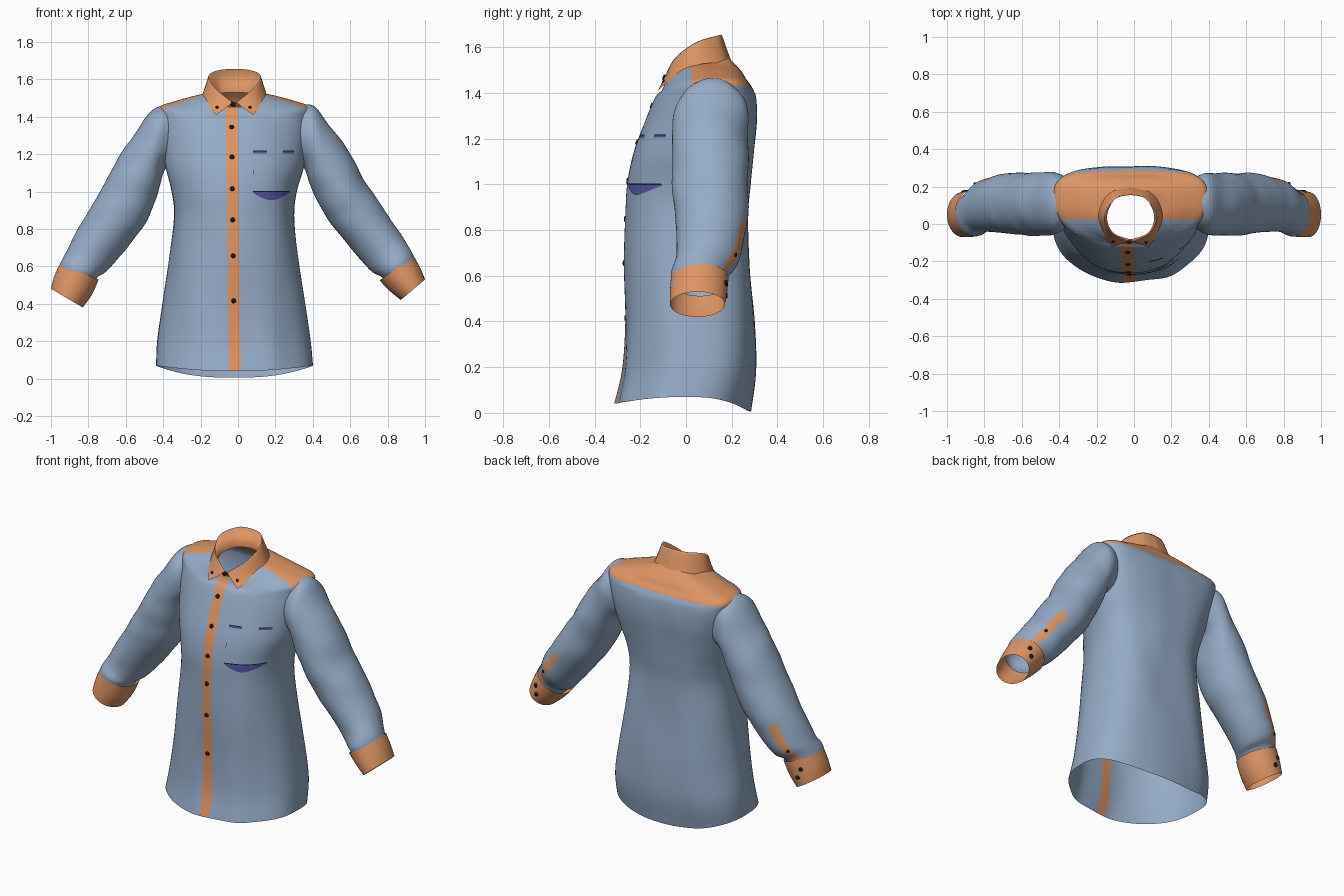
import bpy, bmesh, math
from mathutils import Vector, noise
from mathutils.bvhtree import BVHTree

cube = bpy.data.objects.get("Cube")
if cube:
    bpy.data.objects.remove(cube, do_unlink=True)


def material(name, rgb):
    mat = bpy.data.materials.new(name)
    mat.use_nodes = True
    color = (*rgb, 1)
    mat.diffuse_color = color
    mat.node_tree.nodes["Principled BSDF"].inputs["Base Color"].default_value = color
    return mat


BLUE = material("blue cloth", (0.30, 0.41, 0.57))
ORANGE = material("orange cloth", (0.73, 0.30, 0.125))
VIOLET = material("violet cloth", (0.09, 0.09, 0.38))
BLACK = material("black button", (0.01, 0.01, 0.012))


def smooth_rows(rows, steps):
    """Catmull-Rom interpolation through rows of numbers."""
    out = []
    last = len(rows) - 1
    for i in range(last):
        a, b, c, d = (rows[max(0, min(last, i + k))] for k in (-1, 0, 1, 2))
        for s in range(steps):
            t = s / steps
            out.append([q + t / 2 * (r - p + t * (2 * p - 5 * q + 4 * r - w + t * (3 * (q - r) + w - p)))
                        for p, q, r, w in zip(a, b, c, d)])
    out.append(list(rows[-1]))
    return out


def loft(grid, closed=True):
    """Skin a list of point rows into a bmesh."""
    bm = bmesh.new()
    rows = [[bm.verts.new(p) for p in row] for row in grid]
    n = len(rows[0])
    for lower, upper in zip(rows, rows[1:]):
        for j in range(n if closed else n - 1):
            k = (j + 1) % n
            bm.faces.new((lower[j], lower[k], upper[k], upper[j]))
    bm.normal_update()
    return bm


def finish(name, bm, *mats):
    mesh = bpy.data.meshes.new(name)
    bm.to_mesh(mesh)
    bm.free()
    for mat in mats:
        mesh.materials.append(mat)
    for poly in mesh.polygons:
        poly.use_smooth = True
    obj = bpy.data.objects.new(name, mesh)
    bpy.context.collection.objects.link(obj)
    return obj


def folds(p, scale, amount):
    return noise.noise(Vector((p.x * scale[0], p.y * scale[1], p.z * scale[2]))) * amount


# Body: z, right x, left x, front y, back y, widest y, front lift, back lift
BODY = [
    (0.07, -0.44, 0.40, -0.31, 0.28, 0, -0.03, -0.065),
    (0.2, -0.43, 0.385, -0.278, 0.305, 0.02, -0.01, -0.02),
    (0.4, -0.40, 0.357, -0.268, 0.30, 0.02, 0, 0),
    (0.65, -0.365, 0.325, -0.27, 0.28, 0.02, 0, 0),
    (0.87, -0.342, 0.30, -0.265, 0.27, 0.02, 0, 0),
    (1.0, -0.355, 0.31, -0.258, 0.28, 0.03, 0, 0),
    (1.13, -0.385, 0.345, -0.23, 0.295, 0.05, 0, 0),
    (1.27, -0.405, 0.365, -0.18, 0.31, 0.09, 0, 0),
    (1.38, -0.42, 0.38, -0.135, 0.305, 0.12, 0, 0),
    (1.45, -0.425, 0.388, -0.108, 0.285, 0.13, -0.04, -0.02),
    (1.485, -0.33, 0.30, -0.098, 0.263, 0.12, -0.055, -0.025),
    (1.51, -0.24, 0.21, -0.092, 0.238, 0.10, -0.06, -0.01),
    (1.53, -0.15, 0.12, -0.082, 0.18, 0.05, -0.08, 0.03),
]


def body_ring(row, count=96):
    z, xr, xl, yf, yb, cy, lift_f, lift_b = row
    ring = []
    for j in range(count):
        a = math.tau * j / count
        c, s = math.cos(a), math.sin(a)
        # The upper back is flatter than the front
        power, depth, lift = (2.6 + 7 * cy, yb - cy, lift_b) if s > 0 else (2.15, cy - yf, lift_f)
        x = (xl + xr) / 2 + (xl - xr) / 2 * math.copysign(abs(c) ** (2 / power), c)
        y = cy + depth * math.copysign(abs(s) ** (2 / power), s)
        p = Vector((x, y, z + lift * s * s))
        out = Vector((c, s, 0))
        ring.append(p + out * folds(p, (6, 6, 2), 0.01 if z < 1.4 else 0.003))
    return ring


bm = loft([body_ring(r) for r in smooth_rows(BODY, 6)])
PLACKET = (-0.05, 0.014)
SLANT = 0.012
cuts = [((x, 0, 0), (1, 0, SLANT)) for x in PLACKET]
cuts += [((0, 0, 1.43), (0, 0, 1)), ((0, 0.025, 0), (0, 1, 0))]
for co, no in cuts:
    bmesh.ops.bisect_plane(bm, geom=bm.verts[:] + bm.edges[:] + bm.faces[:], plane_co=co, plane_no=no)
for f in bm.faces:
    c = f.calc_center_median()
    in_placket = c.y < 0 and PLACKET[0] < c.x + SLANT * c.z < PLACKET[1]
    in_yoke = c.y > 0.025 and c.z > 1.43
    f.material_index = int(in_placket or in_yoke)
bm.normal_update()
body_front = BVHTree.FromBMesh(bm)
finish("shirt_body", bm, BLUE, ORANGE)


def on_front(tree, x, z):
    """Point and outward normal where the cloth is first met from the front."""
    hit, normal, _, _ = tree.ray_cast(Vector((x, -1, z)), Vector((0, 1, 0)))
    return hit, normal if normal.y < 0 else -normal


def button(name, at, normal, radius=0.014):
    bm = bmesh.new()
    bmesh.ops.create_cone(bm, cap_ends=True, segments=16, radius1=radius, radius2=radius * 0.8, depth=0.01)
    obj = finish(name, bm, BLACK)
    obj.location = at
    obj.rotation_euler = Vector(normal).to_track_quat("Z", "Y").to_euler()


# Front buttons
for i, z in enumerate((1.345, 1.185, 1.015, 0.848, 0.656, 0.415)):
    button(f"front_button_{i + 1}", *on_front(body_front, -0.018 - SLANT * z, z))
button("neck_button", (-0.026, -0.097, 1.468), (0, -1, 0.4))


# Chest pocket details draped on the body
def patch(name, x0, x1, top, bottom, mat, gap=0.005):
    grid = []
    for i in range(4):
        row = []
        for j in range(13):
            z = top + (bottom(j / 12) - top) * i / 3
            hit, _ = on_front(body_front, x0 + (x1 - x0) * j / 12, z)
            row.append(hit - Vector((0, gap, 0)))
        grid.append(row)
    finish(name, loft(grid, False), mat)


patch("pocket_tip", 0.08, 0.275, 1.0, lambda u: 0.994 - 0.04 * math.sin(math.pi * u), VIOLET)
patch("pocket_bottom_seam", 0.08, 0.275, 1.003, lambda u: 0.998, BLACK, 0.006)
for side, x0, x1 in (("inner", 0.08, 0.155), ("outer", 0.24, 0.30)):
    patch(f"pocket_{side}_opening", x0, x1, 1.216, lambda u: 1.204, VIOLET)
    patch(f"pocket_{side}_seam", x0, x1, 1.219, lambda u: 1.214, BLACK, 0.006)
patch("pocket_side_stitch", 0.08, 0.083, 1.115, lambda u: 1.09, BLACK)

# Collar: half outlines from centre back to centre front
STAND = [(0, 0.157, 1.53), (0.085, 0.132, 1.525), (0.126, 0.04, 1.505), (0.095, -0.045, 1.47), (0.004, -0.082, 1.44)]
FOLD = [(0, 0.155, 1.655), (0.08, 0.135, 1.65), (0.138, 0.04, 1.62), (0.10, -0.05, 1.55), (0.003, -0.09, 1.475)]
LEAF = [(0, 0.2, 1.535), (0.11, 0.172, 1.53), (0.17, 0.06, 1.525), (0.148, -0.045, 1.475), (0.10, -0.123, 1.41)]
MID_X = -0.018


def both_sides(half):
    pts = smooth_rows(half, 6)
    return [Vector((MID_X - x, y, z)) for x, y, z in reversed(pts[1:])] + [Vector((MID_X + x, y, z)) for x, y, z in pts]


stand, fold, leaf = map(both_sides, (STAND, FOLD, LEAF))
shoulder = [f.lerp(l, 0.12) + Vector((0, 0, 0.004)) for f, l in zip(fold, leaf)]
middle = [f.lerp(l, 0.55) for f, l in zip(fold, leaf)]
bm = loft([stand, fold, shoulder, middle, leaf], False)
collar_front = BVHTree.FromBMesh(bm)
finish("collar", bm, ORANGE)
for name, x in (("right", -0.112), ("left", 0.064)):
    button(f"{name}_collar_button", *on_front(collar_front, x, 1.45), 0.009)

# Sleeves: outer x, outer z, inner x, inner z; depth rows: middle y, half depth
DEPTH = [(0.115, 0.135), (0.11, 0.165), (0.105, 0.168), (0.105, 0.168), (0.11, 0.162),
         (0.108, 0.153), (0.092, 0.137), (0.06, 0.123), (0.058, 0.112)]
CUFF_DEPTH = [(0.06, 0.126), (0.055, 0.125), (0.05, 0.12)]
SLEEVES = {
    "left": [(0.34, 1.465, 0.31, 1.14), (0.415, 1.452, 0.355, 1.12), (0.50, 1.34, 0.40, 1.0), (0.60, 1.20, 0.475, 0.865),
             (0.68, 1.05, 0.555, 0.755), (0.77, 0.92, 0.63, 0.665), (0.87, 0.775, 0.71, 0.575),
             (0.927, 0.673, 0.765, 0.543), (0.948, 0.62, 0.797, 0.51)],
    "right": [(-0.37, 1.465, -0.34, 1.14), (-0.45, 1.44, -0.395, 1.11), (-0.55, 1.315, -0.435, 0.97),
              (-0.64, 1.18, -0.495, 0.83), (-0.715, 1.045, -0.57, 0.725), (-0.81, 0.88, -0.65, 0.63),
              (-0.905, 0.705, -0.715, 0.565), (-0.945, 0.625, -0.752, 0.54), (-0.962, 0.565, -0.78, 0.49)],
}
CUFFS = {
    "left": [(0.94, 0.655, 0.757, 0.525), (0.975, 0.59, 0.81, 0.47), (1.0, 0.53, 0.87, 0.42)],
    "right": [(-0.955, 0.61, -0.745, 0.53), (-0.985, 0.54, -0.78, 0.45), (-1.0, 0.48, -0.83, 0.38)],
}
SEGMENTS = 48
WRINKLE = 0.008


def tube_point(row, angle, wrinkle=0):
    ox, oz, ix, iz, cy, half = row
    outer, inner = Vector((ox, cy, oz)), Vector((ix, cy, iz))
    out = (outer - inner) / 2 * math.cos(angle) + Vector((0, half * math.sin(angle), 0))
    p = (outer + inner) / 2 + out
    normal = out.normalized()
    return p + normal * folds(p, (5, 6, 9), wrinkle), normal


def tube(rows, wrinkle=0):
    return loft([[tube_point(r, math.tau * j / SEGMENTS, wrinkle)[0] for j in range(SEGMENTS)] for r in rows])


for side in SLEEVES:
    rows = smooth_rows([a + b for a, b in zip(SLEEVES[side], DEPTH)], 6)
    bm = tube(rows, WRINKLE)
    # Cuff opening strip on the back of the sleeve
    for i, f in enumerate(bm.faces):
        ring, column = divmod(i, SEGMENTS)
        f.material_index = int(ring >= 30 and 8 <= column < 11)
    finish(f"{side}_sleeve", bm, BLUE, ORANGE)
    cuff = smooth_rows([a + b for a, b in zip(CUFFS[side], CUFF_DEPTH)], 4)
    finish(f"{side}_cuff", tube(cuff), ORANGE)
    button(f"{side}_strip_button", *tube_point(rows[37], math.radians(71), WRINKLE), 0.009)
    for i, (ring, angle) in enumerate(((3, 70), (5, 90))):
        button(f"{side}_cuff_button_{i + 1}", *tube_point(cuff[ring], math.radians(angle)))
